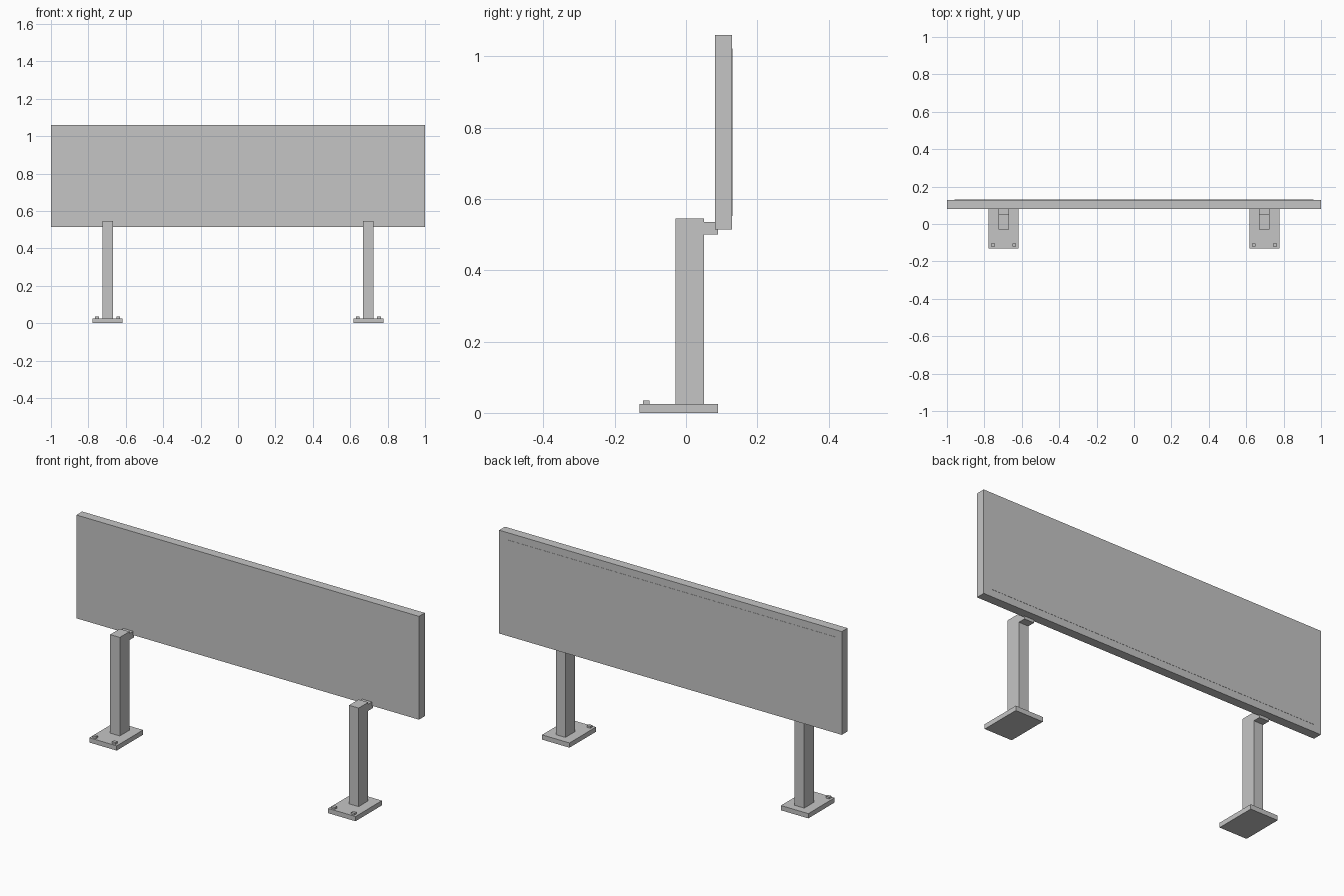
import bpy, bmesh

if "Cube" in bpy.data.objects:
    bpy.data.objects.remove(bpy.data.objects["Cube"])

grey = bpy.data.materials.new("light_grey")
grey.diffuse_color = (0.56, 0.56, 0.56, 1)
grey.use_nodes = True
grey.node_tree.nodes["Principled BSDF"].inputs["Base Color"].default_value = grey.diffuse_color


def box(name, x, y, z):
    """Axis-aligned box from (min, max) ranges."""
    bm = bmesh.new()
    bmesh.ops.create_cube(bm, size=1)
    for v in bm.verts:
        v.co = [sum(r) / 2 + c * (r[1] - r[0]) for c, r in zip(v.co, (x, y, z))]
    mesh = bpy.data.meshes.new(name)
    bm.to_mesh(mesh)
    bm.free()
    mesh.materials.append(grey)
    obj = bpy.data.objects.new(name, mesh)
    bpy.context.collection.objects.link(obj)
    return obj


# Sign board with a very shallow raised field on its back
box("board", (-1, 1), (0.081, 0.129), (0.515, 1.06))
box("board_back_field", (-0.96, 0.96), (0.128, 0.130), (0.553, 1.022))

# Two supports: foot plate, post, bracket under the board, two bolts
for side, cx in (("left", -0.697), ("right", 0.697)):
    box(side + "_foot_plate", (cx - 0.08, cx + 0.08), (-0.13, 0.09), (0, 0.025))
    box(side + "_post", (cx - 0.028, cx + 0.028), (-0.03, 0.05), (0.025, 0.545))
    box(side + "_bracket", (cx - 0.028, cx + 0.028), (0.05, 0.09), (0.5, 0.535))
    for i, dx in enumerate((-0.057, 0.057)):
        bx = cx + dx
        box(f"{side}_bolt_{i + 1}", (bx - 0.01, bx + 0.01),
            (-0.12, -0.103), (0.025, 0.035))
